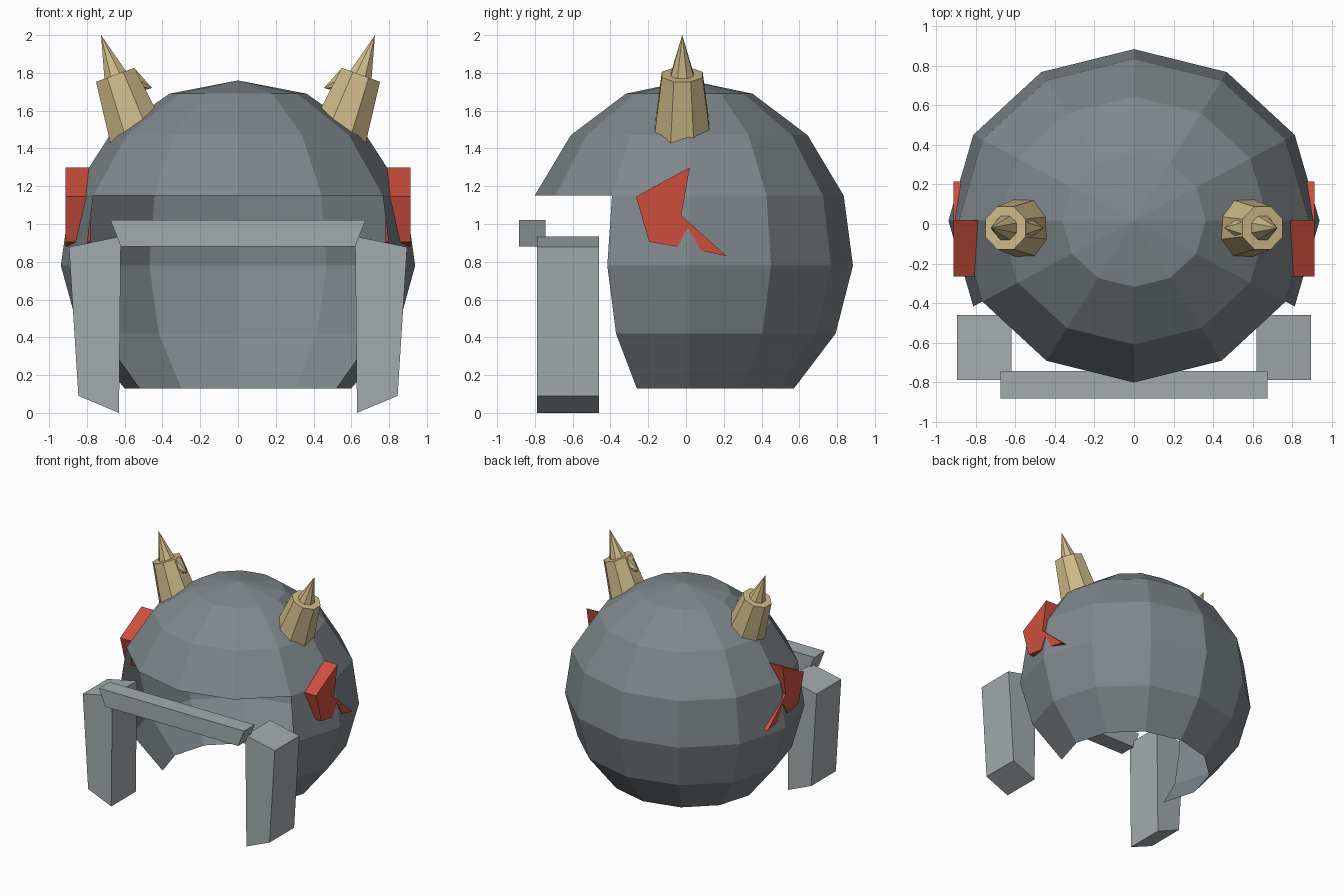
import bpy, bmesh, math
from mathutils import Vector, Matrix

if "Cube" in bpy.data.objects:
    bpy.data.objects.remove(bpy.data.objects["Cube"])


def material(name, rgb):
    m = bpy.data.materials.new(name)
    m.diffuse_color = (*rgb, 1)
    m.use_nodes = True
    m.node_tree.nodes["Principled BSDF"].inputs["Base Color"].default_value = m.diffuse_color
    return m


DARK_STEEL = material("dark steel", (0.215, 0.245, 0.26))
LIGHT_STEEL = material("light steel", (0.37, 0.41, 0.42))
RED = material("red", (0.62, 0.078, 0.048))
HORN = material("horn tan", (0.62, 0.49, 0.25))


def finish(bm, name, mat, mirror=False, closed=True):
    if closed:
        bmesh.ops.recalc_face_normals(bm, faces=bm.faces[:])
    mesh = bpy.data.meshes.new(name)
    bm.to_mesh(mesh)
    bm.free()
    mesh.materials.append(mat)
    ob = bpy.data.objects.new(name, mesh)
    bpy.context.collection.objects.link(ob)
    if mirror:
        ob.modifiers.new("mirror", "MIRROR").use_axis[0] = True
    return ob


def prism(name, outline, start, end, place, mat, mirror=False):
    """Extrude a 2D outline between two depths; place maps (a, b, depth) to xyz."""
    bm = bmesh.new()
    rings = [[bm.verts.new(place(a, b, d)) for a, b in outline] for d in (start, end)]
    n = len(outline)
    bm.faces.new(rings[0])
    bm.faces.new(rings[1][::-1])
    for i in range(n):
        j = (i + 1) % n
        bm.faces.new((rings[0][i], rings[1][i], rings[1][j], rings[0][j]))
    return finish(bm, name, mat, mirror)


def cone(name, base, tip, r1, r2, mat):
    """Eight-sided tapered spike from base to tip, mirrored across x."""
    base, tip = Vector(base), Vector(tip)
    axis = tip - base
    turn = Matrix.Translation((base + tip) / 2) @ axis.to_track_quat("Z", "Y").to_matrix().to_4x4()
    bm = bmesh.new()
    bmesh.ops.create_cone(bm, cap_ends=True, segments=8, radius1=r1, radius2=r2, depth=axis.length,
                          matrix=turn @ Matrix.Rotation(math.pi / 8, 4, "Z"))
    return finish(bm, name, mat, True)


# Helmet shell: twelve-sided dome, open below and at the face
SIDES, CENTRE_Y, WIDEN = 12, 0.017, 1.082
PROFILE = [(0.335, 1.69), (0.627, 1.47), (0.818, 1.15), (0.867, 0.78), (0.775, 0.42), (0.555, 0.13)]
bm = bmesh.new()
apex = bm.verts.new((0, CENTRE_Y, 1.76))
rings = []
for r, z in PROFILE:
    angles = [2 * math.pi * i / SIDES for i in range(SIDES)]
    rings.append([bm.verts.new((r * WIDEN * math.sin(a), CENTRE_Y - r * math.cos(a), z)) for a in angles])
for i in range(SIDES):
    j = (i + 1) % SIDES
    bm.faces.new((apex, rings[0][i], rings[0][j]))
    for k in range(len(rings) - 1):
        if k >= 2 and i in (0, 1, 10, 11):      # face opening under the brow
            continue
        bm.faces.new((rings[k][i], rings[k + 1][i], rings[k + 1][j], rings[k][j]))
bmesh.ops.delete(bm, geom=[v for v in bm.verts if not v.link_faces], context="VERTS")
finish(bm, "helmet_shell", DARK_STEEL, closed=False)

# Cheek guards and the bar across the face
along_y = lambda a, b, d: (a, d, b)
along_x = lambda a, b, d: (d, a, b)
prism("cheek_guards", [(0.62, 0.935), (0.895, 0.878), (0.845, 0.09), (0.63, 0.0)],
      -0.788, -0.46, along_y, LIGHT_STEEL, True)
prism("face_bar", [(-0.675, 1.02), (0.675, 1.02), (0.62, 0.88), (-0.62, 0.88)],
      -0.883, -0.743, along_y, LIGHT_STEEL)

# Red side crests
prism("side_crests", [(0.02, 1.30), (-0.265, 1.145), (-0.195, 0.905), (-0.045, 0.88), (0.01, 0.98),
                      (0.08, 0.86), (0.215, 0.83), (-0.025, 1.045)],
      0.78, 0.913, along_x, RED, True)

# Horns: thick stump, pointed tip and a small inward spur
cone("horn_stumps", (0.53, -0.02, 1.46), (0.65, -0.02, 1.79), 0.163, 0.117, HORN)
cone("horn_tips", (0.645, -0.02, 1.775), (0.725, -0.02, 2.0), 0.07, 0.0, HORN)
cone("horn_spurs", (0.56, -0.02, 1.752), (0.455, -0.02, 1.72), 0.073, 0.0, HORN)
